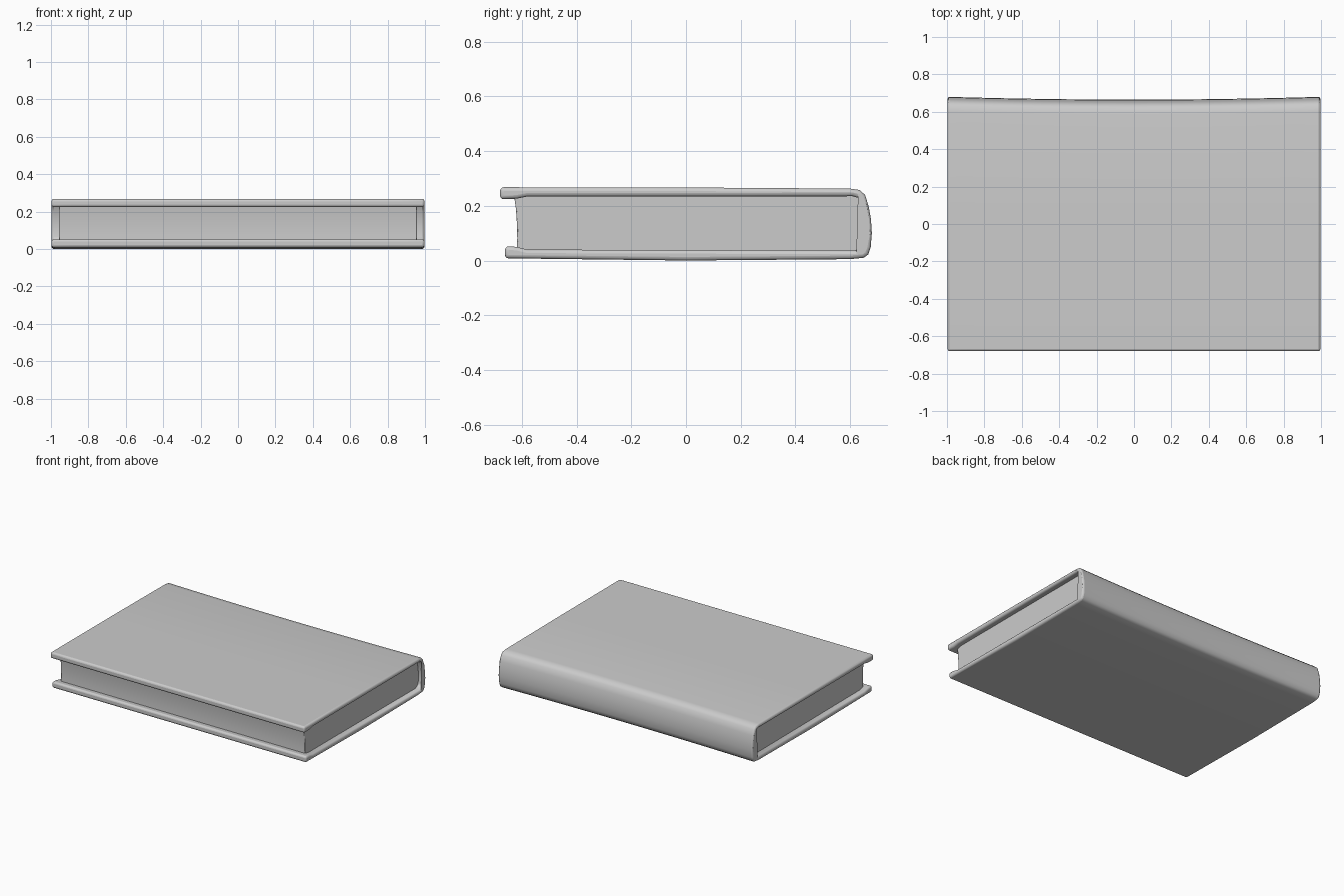
import bpy, bmesh

if "Cube" in bpy.data.objects:
    bpy.data.objects.remove(bpy.data.objects["Cube"])


def prism(name, profile, half_x, steps, bow=0.0):
    """Sweep a closed (y, z) profile along x; bow pulls the spine side in at mid length."""
    bm = bmesh.new()
    rings = []
    for i in range(steps + 1):
        t = -1 + 2 * i / steps
        ring = []
        for y, z in profile:
            w = min(1, max(0, (y - 0.3) / 0.32))
            ring.append(bm.verts.new((t * half_x, y - bow * w * (1 - t * t), z)))
        rings.append(ring)
    n = len(profile)
    for a, b in zip(rings, rings[1:]):
        for k in range(n):
            m = (k + 1) % n
            bm.faces.new((a[k], a[m], b[m], b[k]))
    bm.faces.new(rings[0])
    bm.faces.new(rings[-1])
    bmesh.ops.recalc_face_normals(bm, faces=bm.faces)
    mesh = bpy.data.meshes.new(name)
    bm.to_mesh(mesh)
    bm.free()
    obj = bpy.data.objects.new(name, mesh)
    bpy.context.collection.objects.link(obj)
    return obj


def finish(obj, width, segments):
    mod = obj.modifiers.new("soft_edges", "BEVEL")
    mod.width = width
    mod.segments = segments
    mod.limit_method = 'ANGLE'
    mod.angle_limit = 0.9
    bpy.ops.object.select_all(action='DESELECT')
    obj.select_set(True)
    bpy.context.view_layer.objects.active = obj
    bpy.ops.object.shade_smooth_by_angle(angle=0.8)


# Wrap-around cover: outer skin, then inner skin, with thickened fore-edge lips
outer = [(-0.68, 0.268), (0.0, 0.267), (0.60, 0.263), (0.635, 0.258), (0.655, 0.24),
         (0.668, 0.20), (0.677, 0.15), (0.68, 0.10), (0.676, 0.05), (0.667, 0.022),
         (0.65, 0.010), (0.60, 0.005), (0.0, 0.0), (-0.662, 0.008)]
inner = [(-0.662, 0.052), (-0.62, 0.05), (-0.58, 0.04), (0.62, 0.036), (0.65, 0.05),
         (0.66, 0.10), (0.656, 0.15), (0.648, 0.20), (0.635, 0.228), (0.61, 0.235),
         (-0.58, 0.234), (-0.62, 0.226), (-0.68, 0.224)]
cover = prism("cover", outer + inner, 0.997, 16, bow=0.015)
finish(cover, 0.013, 3)

# Page block, set back from the cover with a slightly hollow fore edge
pages = prism("page_block", [(-0.63, 0.245), (-0.622, 0.19), (-0.618, 0.13), (-0.617, 0.08),
                             (-0.62, 0.025), (0.635, 0.025), (0.655, 0.06), (0.66, 0.12),
                             (0.645, 0.22), (0.625, 0.245)], 0.956, 16, bow=0.015)
finish(pages, 0.004, 2)
